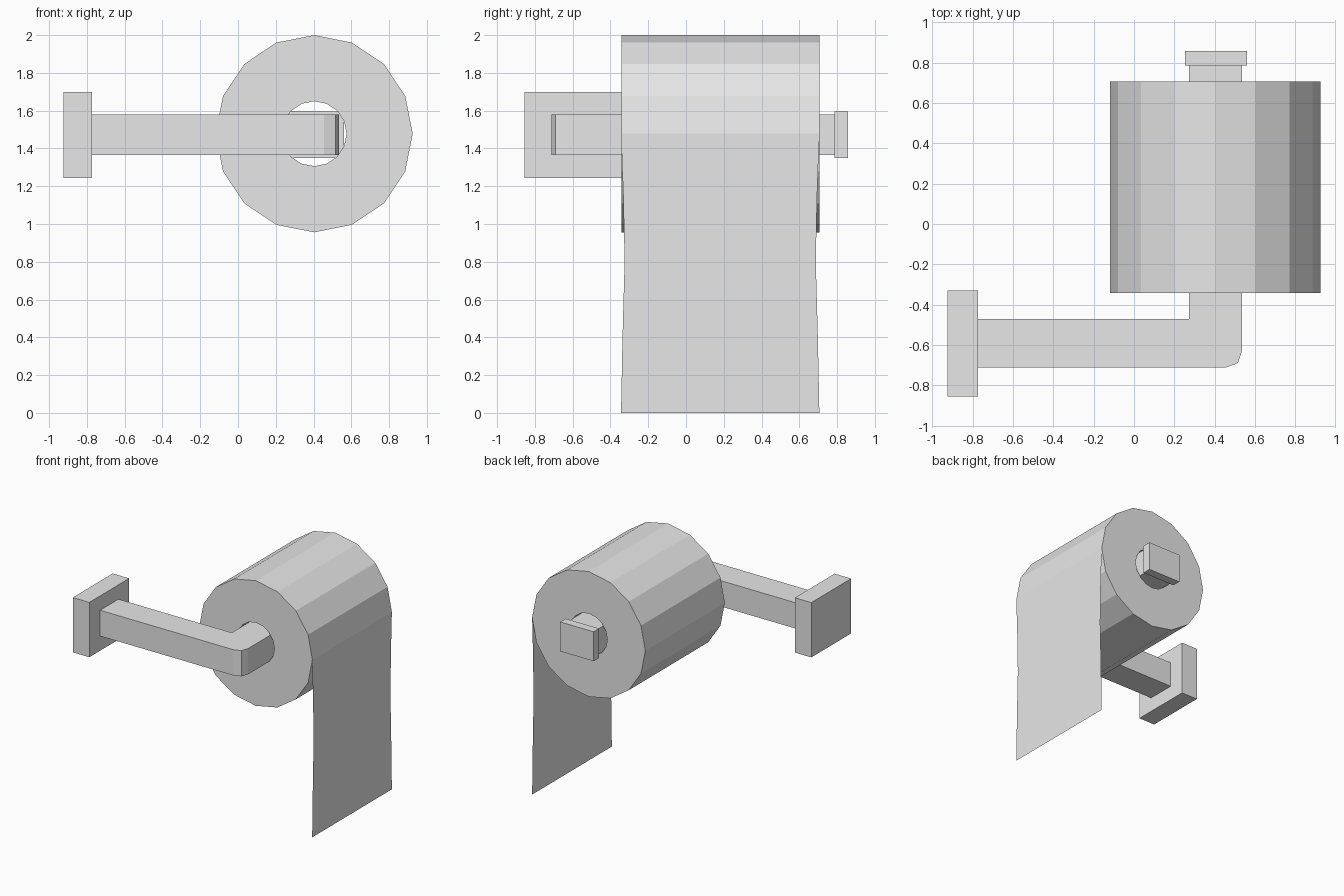
import bpy, bmesh, math

if "Cube" in bpy.data.objects:
    bpy.data.objects.remove(bpy.data.objects["Cube"])

grey = bpy.data.materials.new("light grey")
grey.diffuse_color = (0.8, 0.8, 0.8, 1)
grey.use_nodes = True
grey.node_tree.nodes["Principled BSDF"].inputs["Base Color"].default_value = grey.diffuse_color


def finish(name, bm, closed=True):
    if closed:
        bmesh.ops.recalc_face_normals(bm, faces=bm.faces)
    mesh = bpy.data.meshes.new(name)
    bm.to_mesh(mesh)
    bm.free()
    mesh.materials.append(grey)
    obj = bpy.data.objects.new(name, mesh)
    bpy.context.collection.objects.link(obj)
    return obj


def prism(name, outline, z0, z1):
    """Extrude an xy outline from z0 up to z1."""
    bm = bmesh.new()
    face = bm.faces.new([bm.verts.new((x, y, z0)) for x, y in outline])
    top = bmesh.ops.extrude_face_region(bm, geom=[face])["geom"]
    for v in top:
        if isinstance(v, bmesh.types.BMVert):
            v.co.z = z1
    return finish(name, bm)


def box(name, x0, x1, y0, y1, z0, z1):
    return prism(name, [(x0, y0), (x1, y0), (x1, y1), (x0, y1)], z0, z1)


# Wall plate, bent arm and end stop
box("wall_plate", -0.925, -0.773, -0.855, -0.33, 1.243, 1.70)
prism("arm", [(-0.773, -0.712), (0.455, -0.712), (0.515, -0.69), (0.535, -0.63),
              (0.535, 0.785), (0.272, 0.785), (0.272, -0.47), (-0.773, -0.47)],
      1.365, 1.58)
box("end_stop", 0.252, 0.56, 0.785, 0.857, 1.35, 1.595)

# Paper roll: hollow 16-sided tube along y
CX, CZ, N = 0.403, 1.478, 16
R_OUT, R_IN, Y0, Y1 = 0.522, 0.172, -0.341, 0.706
bm = bmesh.new()
rings = []
for r, y in [(R_OUT, Y0), (R_OUT, Y1), (R_IN, Y1), (R_IN, Y0)]:
    rings.append([bm.verts.new((CX + r * math.cos(2 * math.pi * i / N), y,
                                CZ + r * math.sin(2 * math.pi * i / N)))
                  for i in range(N)])
for k in range(4):
    a, b = rings[k], rings[(k + 1) % 4]
    for i in range(N):
        j = (i + 1) % N
        bm.faces.new((a[i], a[j], b[j], b[i]))
finish("paper_roll", bm)

# Hanging sheet: single layer, slightly pinched halfway down
bm = bmesh.new()
rows = []
for z, pinch in [(CZ, 0), (1.15, 0.012), (0.8, 0.019), (0.4, 0.008), (0, 0)]:
    rows.append([bm.verts.new((CX + R_OUT, y, z)) for y in (Y0 - 0.003 + pinch, Y1 - pinch)])
for a, b in zip(rows, rows[1:]):
    bm.faces.new((a[0], b[0], b[1], a[1]))
finish("hanging_sheet", bm, closed=False)
